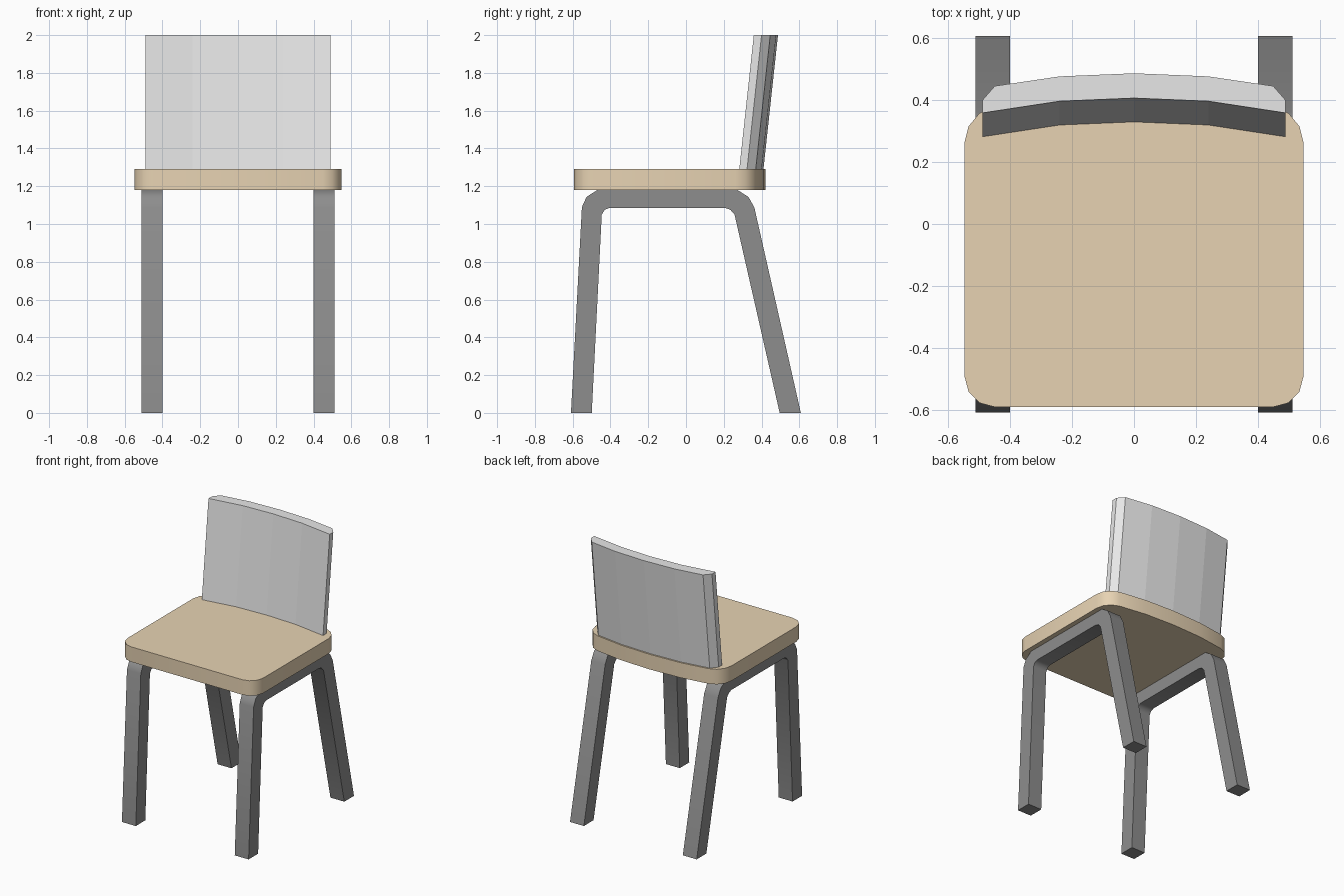
import bpy, bmesh, math

if "Cube" in bpy.data.objects:
    bpy.data.objects.remove(bpy.data.objects["Cube"])


def material(name, rgb):
    m = bpy.data.materials.new(name)
    m.diffuse_color = (*rgb, 1)
    m.use_nodes = True
    m.node_tree.nodes["Principled BSDF"].inputs["Base Color"].default_value = m.diffuse_color
    return m


def prism(name, start, end, mat, smooth=None):
    """Solid between two matching closed outlines of 3D points."""
    bm = bmesh.new()
    a = [bm.verts.new(p) for p in start]
    b = [bm.verts.new(p) for p in end]
    bm.faces.new(a[::-1])
    bm.faces.new(b)
    n = len(a)
    for i in range(n):
        j = (i + 1) % n
        bm.faces.new((a[i], a[j], b[j], b[i]))
    bmesh.ops.recalc_face_normals(bm, faces=bm.faces)
    me = bpy.data.meshes.new(name)
    bm.to_mesh(me)
    bm.free()
    me.materials.append(mat)
    ob = bpy.data.objects.new(name, me)
    bpy.context.collection.objects.link(ob)
    if smooth:
        bpy.ops.object.select_all(action='DESELECT')
        ob.select_set(True)
        bpy.context.view_layer.objects.active = ob
        bpy.ops.object.shade_smooth_by_angle(angle=math.radians(smooth))
    return ob


def mirrored(half):
    """Close an outline from its right half, listed front to back."""
    return half + [(-x, y) for x, y in reversed(half) if abs(x) > 1e-6]


wood = material("light wood", (0.8, 0.65, 0.45))
pale = material("pale grey", (0.8, 0.8, 0.8))
grey = material("dark grey", (0.27, 0.27, 0.27))

# Seat: rounded corners, gently bowed back edge
r, cx, cy = 0.1, 0.448, -0.492
half = [(cx + r * math.sin(math.radians(t)), cy - r * math.cos(math.radians(t)))
        for t in (0, 30, 60, 90)]
half += [(0.548, 0.262), (0.535, 0.315), (0.50, 0.358), (0.448, 0.381),
         (0.24, 0.411), (0, 0.421)]
outline = mirrored(half)
prism("seat", [(x, y, 1.18) for x, y in outline],
      [(x, y, 1.29) for x, y in outline], wood, 40)

# Backrest: curved, leaning back, with chamfered rear corners
front = [(0, 0.33), (0.24, 0.32), (0.49, 0.282)]
back = [(0.49, 0.323), (0.45, 0.369), (0.24, 0.40), (0, 0.41)]
outline = mirrored(front + back)
prism("backrest", [(x, y, 1.29) for x, y in outline],
      [(x, y + 0.077, 2.0) for x, y in outline], pale)

# Leg frames: bent bar profile, one on each side
profile = [(-0.609, 0), (-0.551, 1.09), (-0.527, 1.143), (-0.47, 1.18),
           (0.273, 1.18), (0.331, 1.143), (0.362, 1.087), (0.608, 0),
           (0.496, 0), (0.257, 1.05), (0.235, 1.075), (0.207, 1.085),
           (-0.405, 1.085), (-0.43, 1.075), (-0.446, 1.05), (-0.499, 0)]
for side, s in (("left", -1), ("right", 1)):
    prism(side + "_leg_frame", [(s * 0.40, y, z) for y, z in profile],
          [(s * 0.512, y, z) for y, z in profile], grey, 50)
